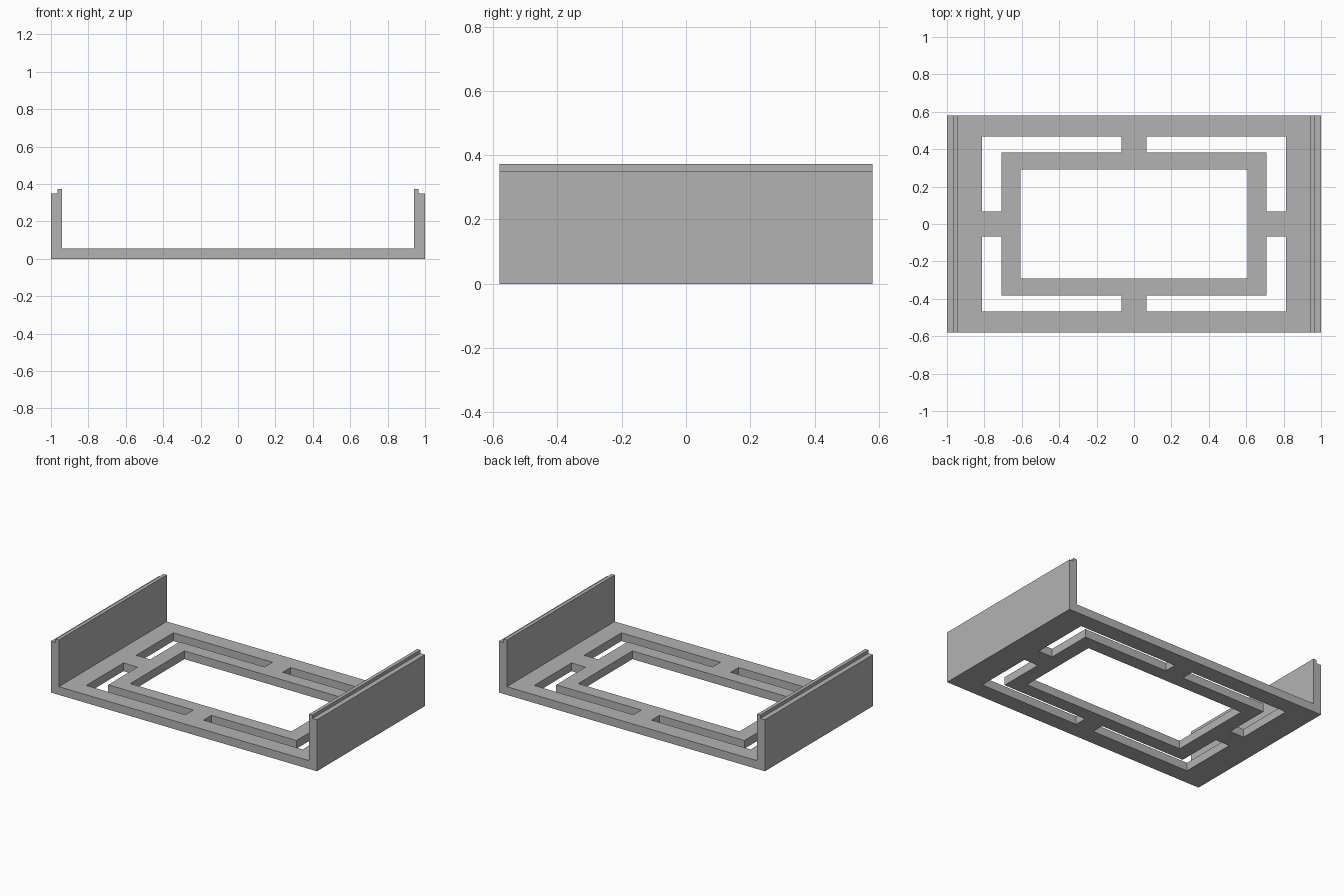
import bpy
import bmesh
from mathutils import Vector

if "Cube" in bpy.data.objects:
    bpy.data.objects.remove(bpy.data.objects["Cube"], do_unlink=True)

DEPTH = 0.58          # half depth of the tray
FLOOR = 0.056         # floor thickness

grey = bpy.data.materials.new("plain_grey")
grey.use_nodes = True
color = (0.45, 0.45, 0.45, 1)
grey.diffuse_color = color
grey.node_tree.nodes["Principled BSDF"].inputs["Base Color"].default_value = color


def prism(name, outline, direction):
    """Extrude a closed outline of 3D points along a direction."""
    bm = bmesh.new()
    face = bm.faces.new([bm.verts.new(p) for p in outline])
    extruded = bmesh.ops.extrude_face_region(bm, geom=[face])["geom"]
    moved = [g for g in extruded if isinstance(g, bmesh.types.BMVert)]
    bmesh.ops.translate(bm, verts=moved, vec=Vector(direction))
    bmesh.ops.recalc_face_normals(bm, faces=bm.faces)
    mesh = bpy.data.meshes.new(name)
    bm.to_mesh(mesh)
    bm.free()
    mesh.materials.append(grey)
    obj = bpy.data.objects.new(name, mesh)
    bpy.context.collection.objects.link(obj)
    return obj


def floor_cutter(name, outline):
    obj = prism(name, [(x, y, -0.1) for x, y in outline], (0, 0, 0.25))
    obj.hide_render = True
    return obj


# Tray: floor with two side walls, each topped by a raised inner lip
half = [(1, 0), (1, 0.35), (0.966, 0.35), (0.966, 0.373), (0.942, 0.373), (0.942, FLOOR)]
section = half + [(-x, z) for x, z in reversed(half)]
tray = prism("tray", [(x, -DEPTH, z) for x, z in section], (0, 2 * DEPTH, 0))

# Central opening
cutters = [floor_cutter("opening_cutter",
                        [(sx * 0.607, sy * 0.291) for sx, sy in
                         ((-1, -1), (1, -1), (1, 1), (-1, 1))])]

# Four L-shaped corner slots, leaving a bridge in the middle of each side
bridge, out_x, out_y, in_x, in_y = 0.068, 0.814, 0.468, 0.708, 0.383
slot = [(bridge, out_y), (out_x, out_y), (out_x, bridge),
        (in_x, bridge), (in_x, in_y), (bridge, in_y)]
for sx in (-1, 1):
    for sy in (-1, 1):
        cutters.append(floor_cutter("slot_cutter", [(sx * x, sy * y) for x, y in slot]))

for cutter in cutters:
    mod = tray.modifiers.new(cutter.name, "BOOLEAN")
    mod.operation = "DIFFERENCE"
    mod.solver = "EXACT"
    mod.object = cutter

# Apply the cuts and remove the cutters
depsgraph = bpy.context.evaluated_depsgraph_get()
cut_mesh = bpy.data.meshes.new_from_object(tray.evaluated_get(depsgraph))
tray.modifiers.clear()
tray.data = cut_mesh
for cutter in cutters:
    bpy.data.objects.remove(cutter, do_unlink=True)
